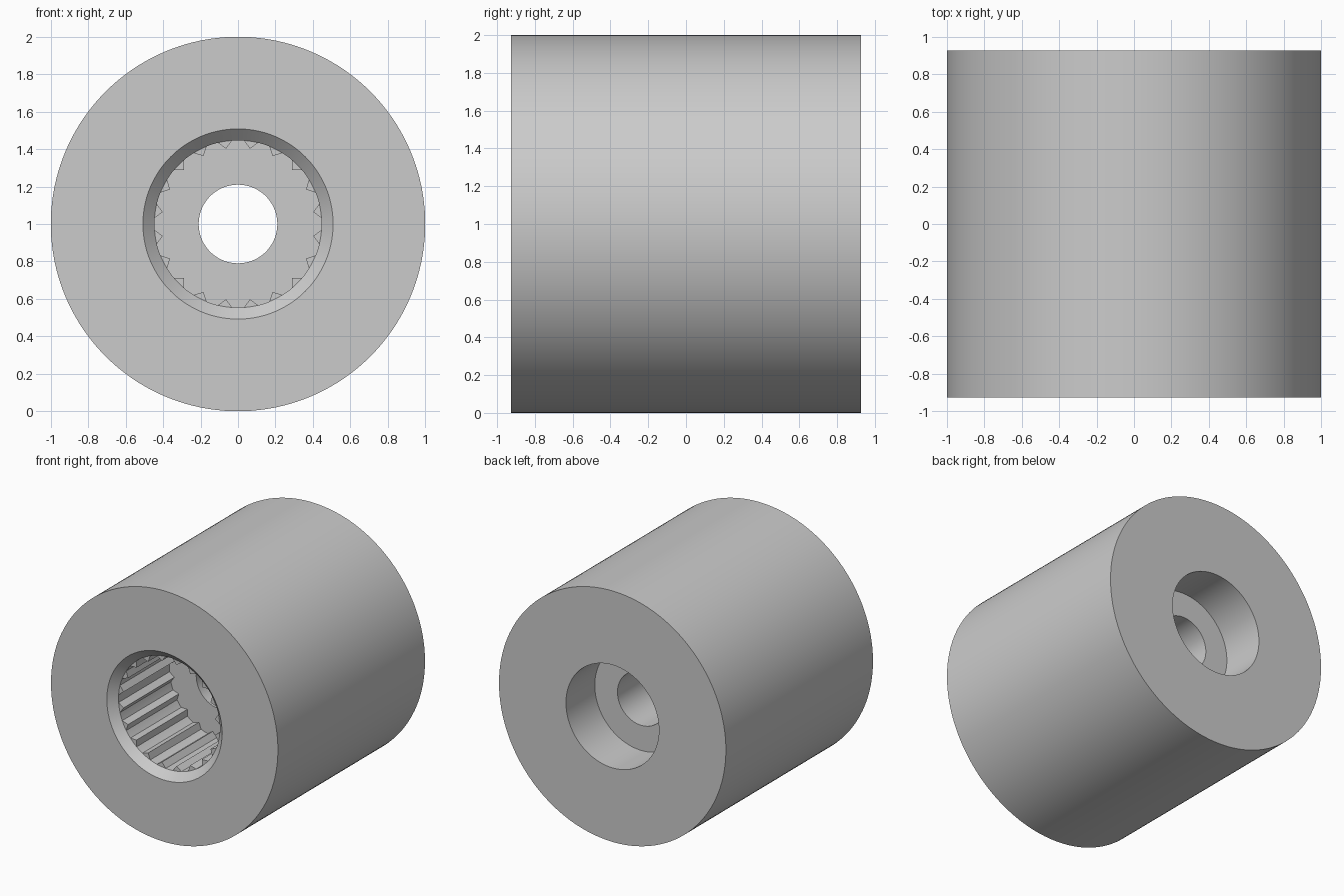
import bpy
import bmesh
import math

if "Cube" in bpy.data.objects:
    bpy.data.objects.remove(bpy.data.objects["Cube"])

HALF = 0.926          # half length along y
BORE = 0.447          # splined bore wall radius
TIP = 0.408           # radius at the tooth tips
TEETH = 20
HALF_TOOTH = 5.0      # half tooth width in degrees
PITCH = 360 / TEETH
STEPS = (-9, -7, -5, -2.5, 0, 2.5, 5, 7)


def tooth_radius(deg):
    """Bore radius at an angle measured from a tooth centre."""
    a = abs(deg)
    if a >= HALF_TOOTH:
        return BORE
    t, w = math.radians(a), math.radians(HALF_TOOTH)
    return TIP * BORE * math.sin(w) / (TIP * math.sin(t) + BORE * math.sin(w - t))


# Section from the outer skin round through the bore: (radius, y); None = toothed ring
SECTION = [
    (1.0, HALF), (1.0, -HALF),                # outer skin
    (0.508, -HALF), (BORE, -HALF + 0.06),     # front chamfer
    (None, -HALF + 0.06), (None, -0.226),     # splined bore
    (0.21, -0.226), (0.21, 0.563),            # through hole
    (0.41, 0.563), (0.41, HALF),              # rear counterbore
]

bm = bmesh.new()
rings = []
for radius, y in SECTION:
    ring = []
    for k in range(TEETH):
        for s in STEPS:
            a = math.radians((k + 0.5) * PITCH + s)
            r = tooth_radius(s) if radius is None else radius
            ring.append(bm.verts.new((r * math.cos(a), y, 1 + r * math.sin(a))))
    rings.append(ring)

# Skin neighbouring rings, closing the section back on itself
n = len(rings[0])
for i, ring in enumerate(rings):
    nxt = rings[(i + 1) % len(rings)]
    for j in range(n):
        k = (j + 1) % n
        bm.faces.new((ring[j], ring[k], nxt[k], nxt[j]))

# Merge the toothed ring into the bore where there is no tooth
bmesh.ops.remove_doubles(bm, verts=bm.verts, dist=1e-5)
bmesh.ops.recalc_face_normals(bm, faces=bm.faces)
mesh = bpy.data.meshes.new("splined_bushing")
bm.to_mesh(mesh)
bm.free()

grey = bpy.data.materials.new("light grey")
grey.diffuse_color = (0.6, 0.6, 0.6, 1)
grey.use_nodes = True
grey.node_tree.nodes["Principled BSDF"].inputs["Base Color"].default_value = grey.diffuse_color
mesh.materials.append(grey)

body = bpy.data.objects.new("splined_bushing", mesh)
bpy.context.collection.objects.link(body)
bpy.context.view_layer.objects.active = body
body.select_set(True)
bpy.ops.object.shade_smooth_by_angle(angle=math.radians(30))
